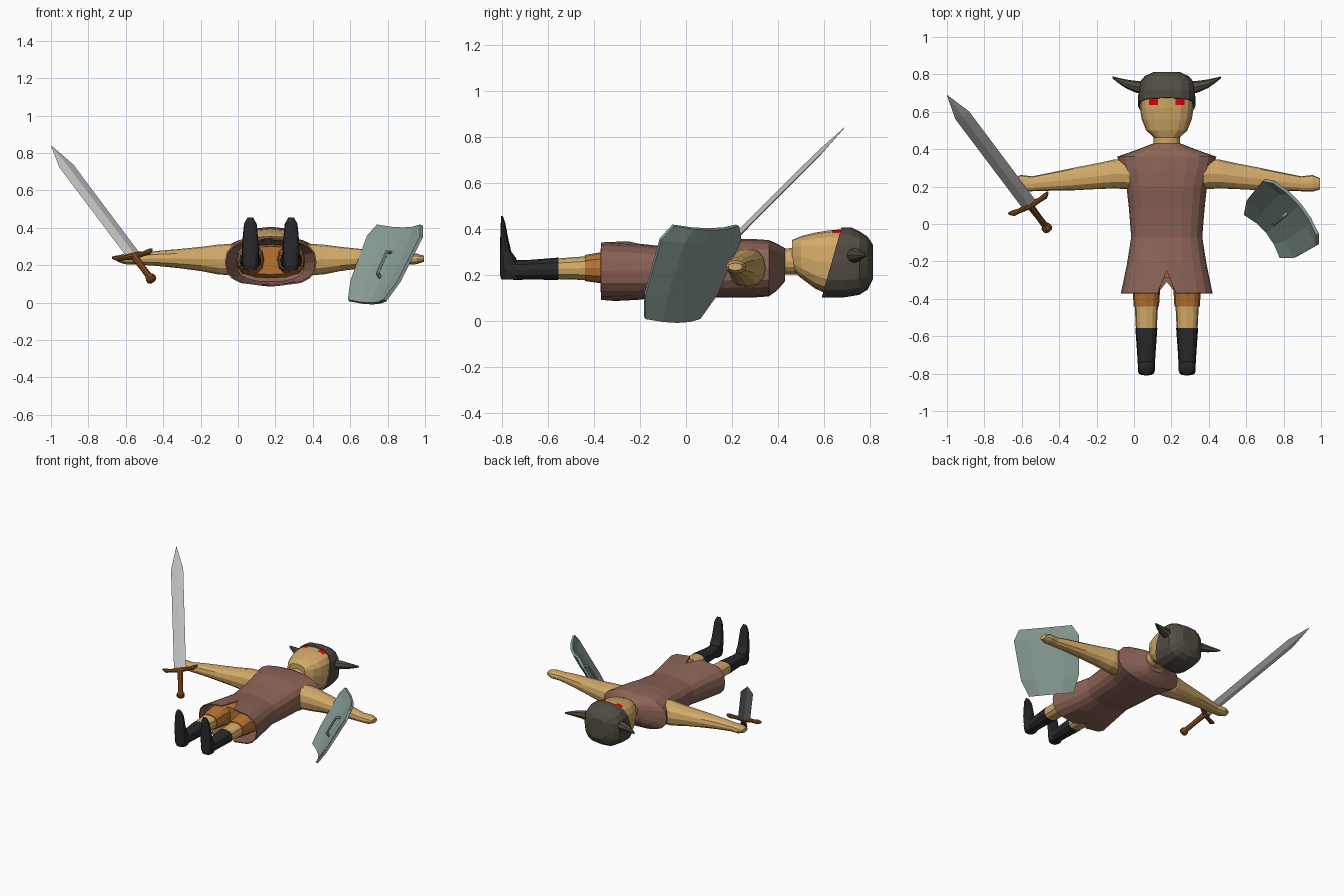
import bpy, bmesh, math
from mathutils import Vector, Matrix

cube = bpy.data.objects.get("Cube")
if cube:
    bpy.data.objects.remove(cube, do_unlink=True)

CX = 0.175  # body centre line


def material(name, *srgb):
    lin = [((c + 0.055) / 1.055) ** 2.4 if c > 0.04 else c / 12.92 for c in srgb]
    m = bpy.data.materials.new(name)
    m.use_nodes = True
    m.diffuse_color = (*lin, 1)
    bsdf = next(n for n in m.node_tree.nodes if n.type == 'BSDF_PRINCIPLED')
    bsdf.inputs["Base Color"].default_value = (*lin, 1)
    return m


SKIN = material("skin", 0.83, 0.67, 0.41)
CLOTH = material("brown cloth", 0.55, 0.39, 0.34)
SHORTS = material("orange cloth", 0.72, 0.45, 0.20)
BOOT = material("black leather", 0.16, 0.16, 0.17)
IRON = material("dark iron", 0.32, 0.30, 0.26)
EYE = material("red", 0.88, 0.0, 0.02)
STEEL = material("steel", 0.74, 0.74, 0.74)
WOOD = material("dark wood", 0.50, 0.29, 0.12)
SHIELD = material("grey green", 0.54, 0.62, 0.59)


def section(c, a, b, p=2.0, n=12):
    """Closed superellipse around c spanned by the half axes a and b."""
    pts = []
    for i in range(n):
        t = 2 * math.pi * i / n
        u, v = (math.copysign(abs(f) ** (2 / p), f) if abs(f) > 1e-6 else 0
                for f in (math.cos(t), math.sin(t)))
        pts.append(Vector(c) + Vector(a) * u + Vector(b) * v)
    return pts


def finish(name, bm, mat, frame=None):
    bmesh.ops.recalc_face_normals(bm, faces=bm.faces)
    me = bpy.data.meshes.new(name)
    bm.to_mesh(me)
    bm.free()
    me.materials.append(mat)
    ob = bpy.data.objects.new(name, me)
    if frame:
        ob.matrix_world = frame
    bpy.context.collection.objects.link(ob)
    return ob


def loft(name, rings, mat, frame=None, caps=(True, True)):
    bm = bmesh.new()
    vs = [[bm.verts.new(p) for p in r] for r in rings]
    n = len(vs[0])
    for r0, r1 in zip(vs, vs[1:]):
        for i in range(n):
            j = (i + 1) % n
            bm.faces.new((r0[i], r0[j], r1[j], r1[i]))
    for ring, cap in zip((vs[0], vs[-1]), caps):
        if cap:
            bm.faces.new(ring)
    return finish(name, bm, mat, frame)


def along_y(rows, x=CX, p=2.6, n=16):
    """Rings from rows of (y, half width, low z, high z)."""
    return [section((x, y, (lo + hi) / 2), (w, 0, 0), (0, 0, (hi - lo) / 2), p, n)
            for y, w, lo, hi in rows]


# Tunic with a notched hem
rings = along_y([(-.37, .245, .085, .345), (-.21, .212, .09, .335),
                 (-.07, .19, .105, .32), (.08, .202, .10, .335),
                 (.2, .215, .10, .355), (.29, .245, .10, .355),
                 (.36, .265, .105, .35), (.395, .165, .13, .335),
                 (.43, .075, .17, .315)], n=20)
for k, depth in ((5, .12), (15, .06)):
    rings[0][k].y += depth
    for j in (k - 1, k + 1):
        rings[0][j].x = CX + (rings[0][j].x - CX) * 0.5
tunic = loft("tunic", rings, CLOTH, caps=(False, True))
tunic.modifiers.new("thickness", 'SOLIDIFY').thickness = 0.008

loft("shorts_hips", along_y([(-.10, .16, .13, .30), (-.24, .175, .13, .31),
                             (-.29, .16, .15, .30)]), SHORTS)

# Head and neck
loft("neck", along_y([(.41, .072, .20, .31), (.50, .07, .20, .32)], p=2.2), SKIN)
head = loft("head", along_y([(.46, .065, .225, .35), (.50, .11, .185, .367),
                             (.56, .134, .14, .382), (.62, .144, .112, .392),
                             (.68, .146, .108, .397), (.74, .13, .13, .37)], p=3), SKIN)

# Helmet: tilted rim at the front, rounded crown
rows = [(.633, .28, .154, .10, .405), (.70, .12, .152, .10, .405),
        (.755, 0, .148, .112, .388), (.79, 0, .118, .135, .365),
        (.813, 0, .07, .18, .33)]
loft("helmet", [section((CX, y, (lo + hi) / 2), (w, 0, 0),
                        (0, tilt * (hi - lo) / 2, (hi - lo) / 2), 2.8, 16)
                for y, tilt, w, lo, hi in rows], IRON)

for s, side in ((1, "left"), (-1, "right")):
    # Eye laid onto the face
    bm = bmesh.new()
    bmesh.ops.create_grid(bm, x_segments=4, y_segments=3, size=0.5)
    bmesh.ops.transform(bm, verts=bm.verts, matrix=Matrix.Translation(
        (CX + s * .071, .654, .5)) @ Matrix.Diagonal((.048, .034, 1, 1)))
    eye = finish(side + "_eye", bm, EYE)
    wrap = eye.modifiers.new("lay on face", 'SHRINKWRAP')
    wrap.target = head
    wrap.wrap_method = 'PROJECT'
    wrap.use_project_z = True
    wrap.use_negative_direction = True
    wrap.use_positive_direction = True
    wrap.offset = 0.004

    # Horn
    path = [(.12, .728, .28, .036), (.17, .735, .285, .031), (.22, .75, .285, .023),
            (.26, .768, .285, .014), (.29, .784, .285, .005)]
    loft(side + "_horn", [section((CX + s * t, y, z), (0, r, 0), (0, 0, r), 2, 8)
                          for t, y, z, r in path], IRON)

    # Arm with a closed fist
    rows = [(.19, .185, .35, .145, .315), (.28, .19, .345, .15, .31),
            (.37, .187, .325, .168, .298), (.5, .18, .30, .185, .285),
            (.62, .178, .275, .197, .275), (.72, .175, .255, .203, .262),
            (.78, .173, .262, .205, .262), (.82, .185, .245, .218, .25)]
    loft(side + "_arm", [section((CX + s * t, (y0 + y1) / 2, (z0 + z1) / 2),
                                 (0, (y1 - y0) / 2, 0), (0, 0, (z1 - z0) / 2), 2.3, 12)
                         for t, y0, y1, z0, z1 in rows], SKIN)

    # Leg
    x = CX + s * .109
    loft(side + "_shorts_leg", along_y([(-.23, .075, .145, .31), (-.34, .074, .158, .303),
                                        (-.44, .068, .172, .285)], x, 2.4, 12), SHORTS)
    loft(side + "_leg", along_y([(-.42, .063, .176, .281), (-.56, .056, .18, .27)],
                                x, 2.4, 12), SKIN)
    loft(side + "_boot_shaft", along_y([(-.555, .059, .177, .274), (-.68, .05, .178, .264),
                                        (-.745, .046, .177, .262),
                                        (-.79, .044, .18, .265)], x, 2.4, 12), BOOT)
    rows = [(.178, -.803, -.725, .036), (.20, -.81, -.715, .044), (.27, -.81, -.738, .046),
            (.30, -.81, -.76, .045), (.36, -.808, -.774, .04), (.42, -.806, -.785, .034),
            (.455, -.804, -.796, .015)]
    loft(side + "_boot_foot", [section((x, (y0 + y1) / 2, z), (w, 0, 0),
                                       (0, (y1 - y0) / 2, 0), 2.6, 12)
                               for z, y0, y1, w in rows], BOOT)


def frame_from(origin, x_dir, y_dir):
    x = Vector(x_dir).normalized()
    y = Vector(y_dir)
    y = (y - x * y.dot(x)).normalized()
    m = Matrix((x, y, x.cross(y))).transposed().to_4x4()
    m.translation = origin
    return m


# Sword: local x runs along the blade, y along the guard
sword = frame_from((-.557, .10, .25), (-.443, .59, .59), (.215, .11, .04))
loft("sword_blade", [section((d, 0, 0), (0, w, 0), (0, 0, t), 2, 4)
                     for d, w, t in ((0, .042, .013), (.77, .043, .011),
                                     (.945, .001, .001))], STEEL, sword)
rows = [(-.122, .018, .007), (-.10, .006, .016), (-.06, 0, .013), (-.02, 0, .018),
        (.02, 0, .018), (.06, 0, .013), (.10, .006, .016), (.122, .018, .007)]
loft("sword_guard", [section((d, y, 0), (r, 0, 0), (0, 0, r), 2, 8)
                     for y, d, r in rows], WOOD, sword)
loft("sword_handle", [section((d, 0, 0), (0, r, 0), (0, 0, r), 2, 8)
                      for d, r in ((0, .02), (-.1, .017), (-.17, .018), (-.185, .028),
                                   (-.205, .028), (-.215, .015))], WOOD, sword)

# Shield: local x across, y up, z towards the grip
shield = frame_from((.775, .01, .21), (.64, -.77, 0), (.375, .32, .87))
bm = bmesh.new()
grid = [[bm.verts.new((w * f, v, -.035 * (1 - f * f))) for f in (-1, -.5, 0, .5, 1)]
        for v, w in ((.235, .182), (.165, .225), (-.11, .2), (-.228, .153))]
for r0, r1 in zip(grid, grid[1:]):
    for i in range(4):
        bm.faces.new((r0[i], r0[i + 1], r1[i + 1], r1[i]))
plate = finish("shield_plate", bm, SHIELD, shield)
solid = plate.modifiers.new("thickness", 'SOLIDIFY')
solid.thickness = 0.018
solid.offset = 0
loft("shield_grip", [section((-.01, v, h), (.011, 0, 0), (0, dy, dz), 2, 6)
                     for v, h, dy, dz in ((-.075, -.035, -.009, 0), (-.06, 0, -.007, .007),
                                          (.07, 0, .007, .007), (.085, -.035, .009, 0))],
     SHIELD, shield)
